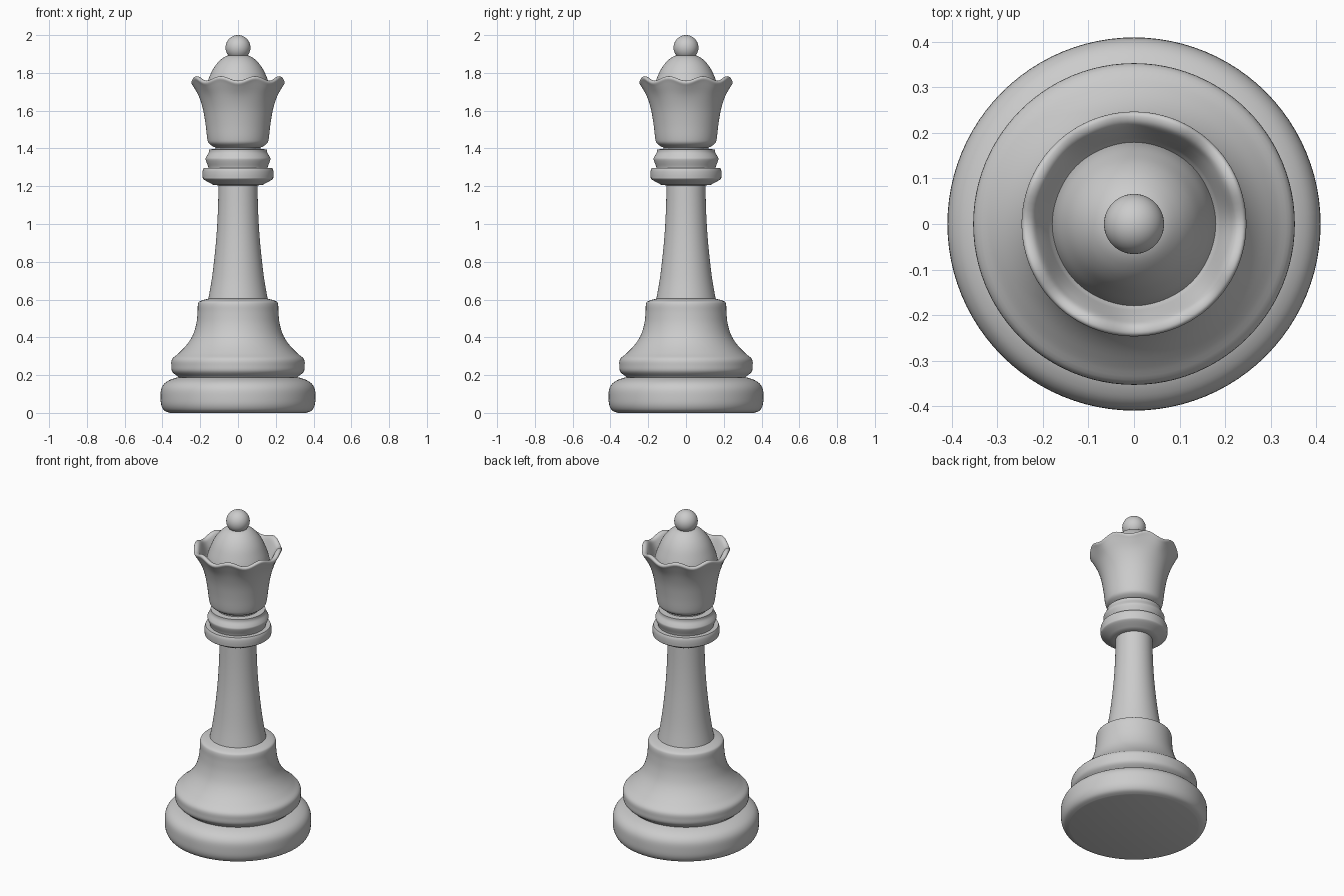
import bpy, bmesh, math

if "Cube" in bpy.data.objects:
    bpy.data.objects.remove(bpy.data.objects["Cube"])

SIDES = 96


def curve(pts, n=4):
    """Catmull-Rom curve through (radius, z) points."""
    p = [pts[0]] + list(pts) + [pts[-1]]
    out = []
    for i in range(1, len(p) - 2):
        a, b, c, d = p[i - 1:i + 3]
        for k in range(n):
            t = k / n
            out.append(tuple(0.5 * (2 * b[j] + (c[j] - a[j]) * t
                       + (2 * a[j] - 5 * b[j] + 4 * c[j] - d[j]) * t * t
                       + (3 * b[j] - a[j] - 3 * c[j] + d[j]) * t ** 3) for j in (0, 1)))
    return out + [pts[-1]]


def lathe(name, profile, wave=None):
    """Spin a (radius, z) profile round z, closing it at the axis."""
    bm = bmesh.new()
    rings = []
    for r, z in profile:
        if r < 1e-5:
            rings.append([bm.verts.new((0, 0, z))] * SIDES)
            continue
        ring = []
        for i in range(SIDES):
            a = 2 * math.pi * i / SIDES
            dz = wave(a, z) if wave else 0
            ring.append(bm.verts.new((r * math.cos(a), r * math.sin(a), z + dz)))
        rings.append(ring)
    for lo, hi in zip(rings, rings[1:]):
        for i in range(SIDES):
            j = (i + 1) % SIDES
            bm.faces.new(list(dict.fromkeys((lo[i], lo[j], hi[j], hi[i]))))
    bmesh.ops.recalc_face_normals(bm, faces=bm.faces)
    me = bpy.data.meshes.new(name)
    bm.to_mesh(me)
    bm.free()
    ob = bpy.data.objects.new(name, me)
    bpy.context.collection.objects.link(ob)
    bpy.ops.object.select_all(action='DESELECT')
    ob.select_set(True)
    bpy.context.view_layer.objects.active = ob
    bpy.ops.object.shade_smooth_by_angle(angle=math.radians(35))
    return ob


# Foot disc
lathe("base_disc", [(0, 0)] + curve([(0.36, 0), (0.39, 0.012), (0.406, 0.04), (0.41, 0.08),
      (0.407, 0.125), (0.39, 0.155), (0.36, 0.175), (0.325, 0.187)]) + [(0, 0.187)])

# Flared bell above the foot
lathe("base_bell", [(0, 0.18), (0.31, 0.18)] + curve([(0.318, 0.192), (0.348, 0.218),
      (0.353, 0.25), (0.349, 0.285), (0.315, 0.315), (0.272, 0.36), (0.24, 0.41), (0.221, 0.47),
      (0.214, 0.53), (0.212, 0.575), (0.2, 0.592), (0.155, 0.605)]) + [(0, 0.605)])

# Tapered stem
lathe("stem", curve([(0.158, 0.6), (0.14, 0.7), (0.125, 0.82), (0.113, 0.95),
      (0.106, 1.08), (0.103, 1.215)]))

# Collar rings
lathe("lower_collar", [(0, 1.205), (0.11, 1.205)] + curve([(0.13, 1.207), (0.18, 1.235),
      (0.187, 1.25), (0.187, 1.28), (0.182, 1.296)]) + [(0.13, 1.296), (0, 1.296)])
lathe("upper_collar", [(0, 1.29), (0.155, 1.29)] + curve([(0.158, 1.305), (0.171, 1.34),
      (0.168, 1.355), (0.155, 1.378), (0.153, 1.395)]) + [(0.12, 1.397), (0, 1.397)])


# Crown with eight shallow scallops round the rim
def scallop(a, z):
    w = min(1, max(0, (z - 1.62) / 0.13))
    return -0.012 * w * w * math.cos(8 * a)


lathe("crown", [(0, 1.385), (0.118, 1.385), (0.12, 1.405)] + curve([(0.135, 1.412), (0.155, 1.428),
      (0.163, 1.455), (0.172, 1.53), (0.186, 1.61), (0.208, 1.68), (0.235, 1.735), (0.247, 1.758),
      (0.24, 1.77), (0.222, 1.765), (0.207, 1.74), (0.185, 1.69)]) + [(0.17, 1.67), (0, 1.67)],
      scallop)

# Dome inside the crown
lathe("dome", curve([(0.183, 1.66), (0.172, 1.72), (0.155, 1.77), (0.132, 1.82), (0.1, 1.862),
      (0.06, 1.89), (0, 1.9)]))

# Ball on top
lathe("top_ball", [(0.066 * math.sin(math.pi * k / 32) if 0 < k < 32 else 0,
      1.934 - 0.066 * math.cos(math.pi * k / 32)) for k in range(33)])
